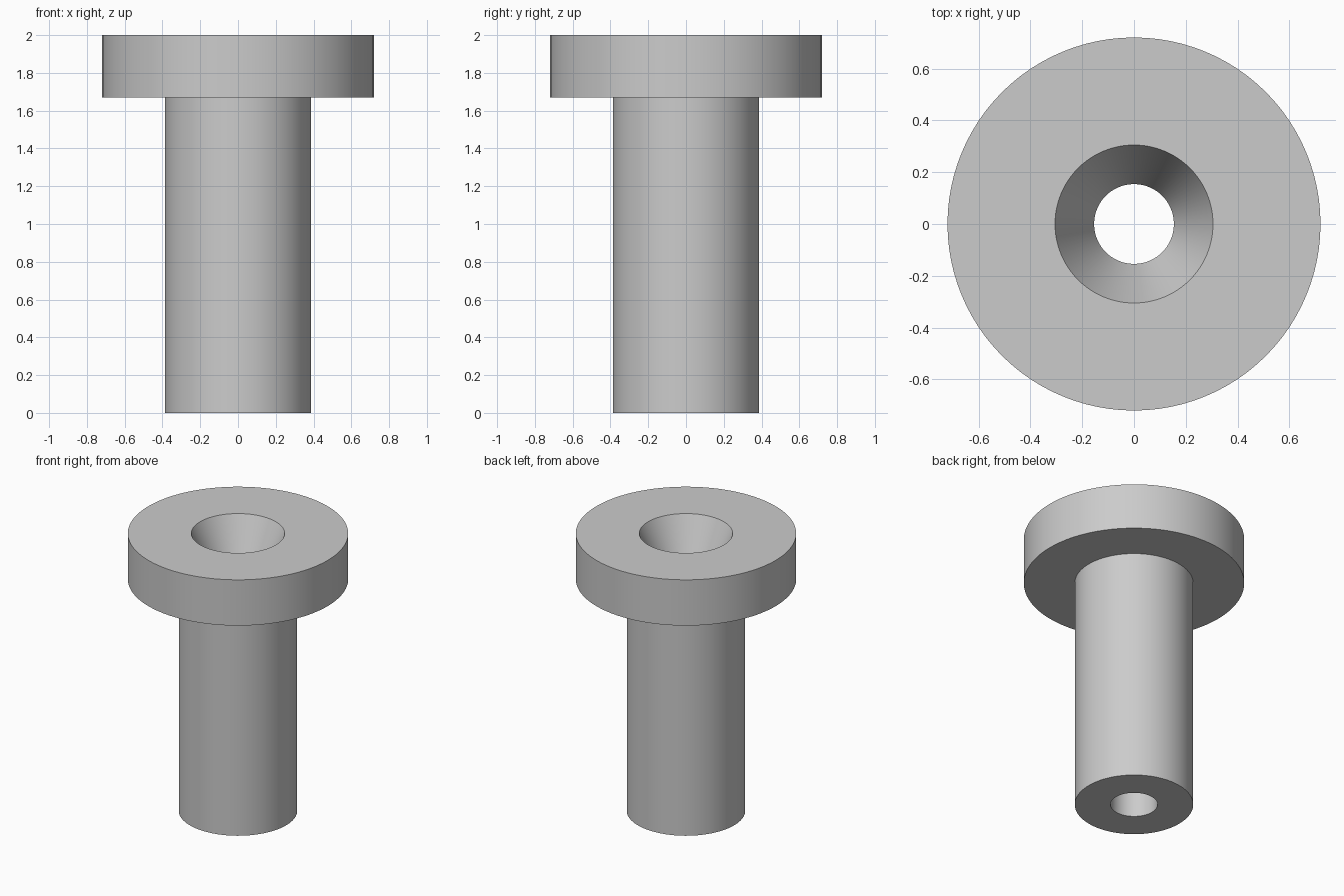
import bpy
import bmesh
import math

cube = bpy.data.objects.get("Cube")
if cube:
    bpy.data.objects.remove(cube, do_unlink=True)

SEGMENTS = 96
HEIGHT = 2.0
HEAD_BOTTOM = 1.67
HEAD_R, SHAFT_R = 0.72, 0.387
SINK_R, BORE_R = 0.305, 0.154

# Plain grey material
grey = bpy.data.materials.new("plain_grey")
grey.use_nodes = True
colour = (0.6, 0.6, 0.6, 1.0)
grey.diffuse_color = colour
grey.node_tree.nodes["Principled BSDF"].inputs["Base Color"].default_value = colour

# Closed half section: shaft, head, countersink and bore
section = [
    (BORE_R, 0), (SHAFT_R, 0), (SHAFT_R, HEAD_BOTTOM), (HEAD_R, HEAD_BOTTOM),
    (HEAD_R, HEIGHT), (SINK_R, HEIGHT), (BORE_R, HEAD_BOTTOM),
]

# Revolve the section around the vertical axis
bm = bmesh.new()
verts = [bm.verts.new((r, 0, z)) for r, z in section]
edges = [bm.edges.new((v, verts[(i + 1) % len(verts)])) for i, v in enumerate(verts)]
bmesh.ops.spin(bm, geom=verts + edges, cent=(0, 0, 0), axis=(0, 0, 1),
               angle=math.tau, steps=SEGMENTS, use_merge=True)
bmesh.ops.remove_doubles(bm, verts=bm.verts, dist=0.0001)
bmesh.ops.recalc_face_normals(bm, faces=bm.faces)

mesh = bpy.data.meshes.new("flanged_bushing")
bm.to_mesh(mesh)
bm.free()
mesh.materials.append(grey)
bushing = bpy.data.objects.new("flanged_bushing", mesh)
bpy.context.collection.objects.link(bushing)

# Smooth round walls, crisp rims
bpy.ops.object.select_all(action="DESELECT")
bushing.select_set(True)
bpy.context.view_layer.objects.active = bushing
bpy.ops.object.shade_smooth_by_angle(angle=math.radians(20))
